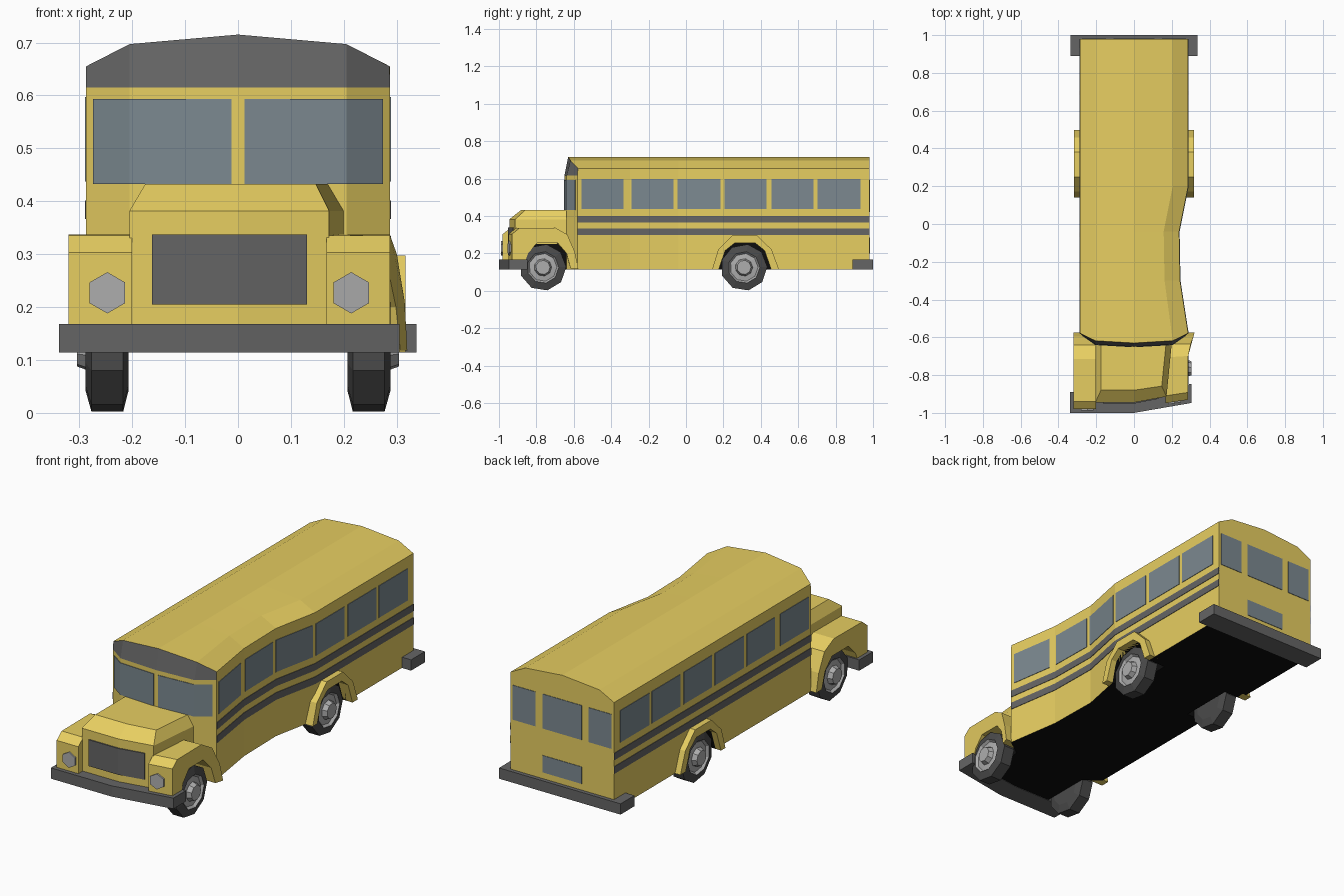
import bpy, bmesh, math
from mathutils import Vector

if "Cube" in bpy.data.objects:
    bpy.data.objects.remove(bpy.data.objects["Cube"])


def material(name, r, g, b):
    m = bpy.data.materials.new(name)
    m.diffuse_color = (r, g, b, 1)
    m.use_nodes = True
    m.node_tree.nodes["Principled BSDF"].inputs["Base Color"].default_value = m.diffuse_color
    return m


YELLOW = material("yellow_paint", 0.80, 0.62, 0.12)
GREY = material("dark_grey", 0.13, 0.13, 0.13)
GLASS = material("glass", 0.20, 0.25, 0.28)
BLACK = material("black", 0.004, 0.004, 0.004)
TYRE = material("tyre", 0.07, 0.07, 0.07)
STEEL = material("steel", 0.42, 0.42, 0.42)


def clamp(v):
    return max(0.0, min(1.0, v))


# Crumple along the right side of the body
def side_dent(v):
    keys = [(-0.58, 0), (-0.30, 0.9), (-0.04, 1), (0.20, 0)]
    for (y0, f0), (y1, f1) in zip(keys, keys[1:]):
        if y0 <= v.y <= y1:
            f = f0 + (f1 - f0) * (v.y - y0) / (y1 - y0)
            v.x -= 0.048 * f * clamp(v.x / 0.2)
            return


# Knock on the front right corner
def corner_dent(v):
    if v.x > 0:
        reach = 0.1 if v.x > 0.25 else 0.35
        t = clamp((-0.58 - v.y) / reach)
        ty = clamp((-0.6 - v.y) / 0.35)
        x = v.x
        v.x -= 0.033 * t * clamp(x / 0.16)
        v.y += 0.05 * ty * x / 0.32


def apply_dent(bm, dent):
    if dent is None:
        return
    cuts = [((0, y, 0), (0, 1, 0)) for y in (-0.30, -0.04, 0.20)]
    if dent is corner_dent:
        cuts = [((0, 0, 0), (1, 0, 0))]
    for co, no in cuts:
        bmesh.ops.bisect_plane(bm, geom=bm.verts[:] + bm.edges[:] + bm.faces[:],
                               dist=1e-5, plane_co=co, plane_no=no)
    for v in bm.verts:
        dent(v.co)


def finish(name, bm, mats, dent=None):
    bmesh.ops.recalc_face_normals(bm, faces=bm.faces[:])
    apply_dent(bm, dent)
    me = bpy.data.meshes.new(name)
    bm.to_mesh(me)
    bm.free()
    for m in mats:
        me.materials.append(m)
    ob = bpy.data.objects.new(name, me)
    bpy.context.collection.objects.link(ob)
    return ob


def loft(rings, top=True):
    bm = bmesh.new()
    vs = [[bm.verts.new(p) for p in r] for r in rings]
    n = len(vs[0])
    for a, b in zip(vs, vs[1:]):
        for i in range(n):
            j = (i + 1) % n
            bm.faces.new((a[i], a[j], b[j], b[i]))
    bm.faces.new(vs[0])
    if top:
        bm.faces.new(vs[-1])
    return bm, vs


def prism(name, pts, axis, a, b, mat, dent=None):
    def place(p, h):
        p = list(p)
        p.insert(axis, h)
        return p
    bm, _ = loft([[place(p, h) for p in pts] for h in (a, b)])
    return finish(name, bm, [mat], dent)


def rect(x0, x1, y0, y1):
    return [(x0, y0), (x1, y0), (x1, y1), (x0, y1)]


def box(name, x, y, z, mat, dent=None):
    return prism(name, rect(*x, *y), 2, *z, mat, dent)


# Body shell with bowed front and crowned roof
xs = [-0.287, -0.205, 0, 0.205, 0.287]
front = [-0.58, -0.638, -0.65, -0.638, -0.58]
brow = [-0.578, -0.618, -0.63, -0.618, -0.578]
crown = [0.655, 0.697, 0.715, 0.697, 0.655]


def outline(ys, zs):
    ring = list(zip(xs, ys, zs))
    return ring + [(x, 0.98, z) for x, y, z in reversed(ring)]


bm, vs = loft([outline(front, [0.115] * 5), outline(front, [0.615] * 5),
               outline(brow, crown)], top=False)
top = vs[-1]
for i in range(4):
    bm.faces.new((top[i], top[i + 1], top[8 - i], top[9 - i]))
body = finish("body", bm, [YELLOW, GREY, BLACK])

# Rear wheel arches cut from the body, with flares around them
arch = [(0.175, 0.115), (0.21, 0.215), (0.26, 0.255), (0.37, 0.255), (0.42, 0.215), (0.455, 0.115)]
flare = [(0.14, 0.115), (0.172, 0.22), (0.25, 0.297), (0.38, 0.297), (0.458, 0.22), (0.497, 0.115)]
for s in (-1, 1):
    cut = prism("arch_cutter", [(0.175, 0.05)] + arch + [(0.455, 0.05)], 0, s * 0.19, s * 0.35, YELLOW)
    cut.hide_render = True
    mod = body.modifiers.new("arch", "BOOLEAN")
    mod.operation, mod.solver, mod.object = "DIFFERENCE", "EXACT", cut
    bpy.context.view_layer.objects.active = body
    bpy.ops.object.modifier_apply(modifier=mod.name)
    bpy.data.objects.remove(cut)
    prism("rear_wheel_flare", flare + arch[::-1], 0, s * 0.265, s * 0.317, YELLOW)

bm = bmesh.new()
bm.from_mesh(body.data)
for f in bm.faces:
    c = f.calc_center_median()
    in_arch = abs(c.x) < 0.28 and abs(c.y - 0.315) < 0.15 and c.z < 0.27
    if c.z < 0.12 or in_arch:
        f.material_index = 2
    elif c.z > 0.615 and f.normal.y < -0.3:
        f.material_index = 1
    else:
        f.material_index = 0
apply_dent(bm, side_dent)
bm.to_mesh(body.data)
bm.free()

# Side windows and stripes
side_windows = [(-0.56, -0.335), (-0.292, -0.068), (-0.045, 0.184),
                (0.206, 0.431), (0.457, 0.682), (0.704, 0.933)]
for s in (-1, 1):
    side = (0.284, 0.2895) if s > 0 else (-0.2895, -0.284)
    for span in side_windows:
        box("side_window", side, span, (0.437, 0.597), GLASS, side_dent)
    for z in ((0.366, 0.401), (0.298, 0.334)):
        box("side_stripe", side, (-0.579, 0.98), z, GREY, side_dent)
    # Windscreen half wrapping round the corner
    plan = [(0.012, -0.652), (0.205, -0.641), (0.274, -0.5925),
            (0.270, -0.588), (0.203, -0.635), (0.012, -0.646)]
    prism("windscreen", [(s * x, y) for x, y in plan], 2, 0.433, 0.593, GLASS)

# Rear windows
for x, z in (((-0.274, -0.148), (0.42, 0.593)), ((-0.109, 0.109), (0.42, 0.593)),
             ((0.148, 0.274), (0.42, 0.593)), ((-0.109, 0.109), (0.20, 0.285))):
    box("rear_window", x, (0.976, 0.9825), z, GLASS)

# Hood with bevelled top, and black chassis below
levels = [(0.205, -0.945, 0.15), (0.205, -0.945, 0.382), (0.175, -0.88, 0.433)]
bm, _ = loft([[(x, y, z) for x, y in rect(-w, w, y0, -0.6)] for w, y0, z in levels])
finish("hood", bm, [YELLOW], corner_dent)
box("front_chassis", (-0.2075, 0.2075), (-0.93, -0.57), (0.116, 0.25), BLACK, corner_dent)
box("grille", (-0.163, 0.163), (-0.951, -0.94), (0.205, 0.337), GREY, corner_dent)

# Front fenders and headlights
fender = [(-0.98, 0.165), (-0.98, 0.303), (-0.94, 0.335), (-0.715, 0.337), (-0.64, 0.30),
          (-0.595, 0.21), (-0.575, 0.118), (-0.62, 0.118), (-0.645, 0.20), (-0.70, 0.255),
          (-0.83, 0.255), (-0.885, 0.20), (-0.90, 0.165)]
for s in (-1, 1):
    prism("front_fender", fender, 0, s * 0.20, s * 0.32, YELLOW, corner_dent)
    lamp = [(s * 0.247 + 0.039 * math.sin(k * math.pi / 3),
             0.227 + 0.039 * math.cos(k * math.pi / 3)) for k in range(6)]
    prism("headlight", lamp, 1, -0.988, -0.965, STEEL, corner_dent)

# Bumpers
box("front_bumper", (-0.338, 0.338), (-1.0, -0.89), (0.114, 0.168), GREY, corner_dent)
box("rear_bumper", (-0.337, 0.337), (0.89, 1.0), (0.114, 0.168), GREY)

# Wheels: nine-sided lathe of tyre, rim and hub
wheel = [(0.207, 0.085), (0.217, 0.125), (0.277, 0.125), (0.288, 0.085),
         (0.276, 0.075), (0.280, 0.047), (0.304, 0.038)]
for s in (-1, 1):
    for name, yc in (("front_wheel", -0.765), ("rear_wheel", 0.31)):
        rings = []
        for x, r in wheel:
            angles = [math.radians(-21 + 40 * k) for k in range(9)]
            rings.append([(s * x, yc - r * math.cos(a), 0.125 + r * math.sin(a)) for a in angles])
        bm, _ = loft(rings)
        for i, f in enumerate(bm.faces):
            f.material_index = 1 if 27 <= i < 54 or i == 55 else 0
        finish(name, bm, [TYRE, STEEL])
